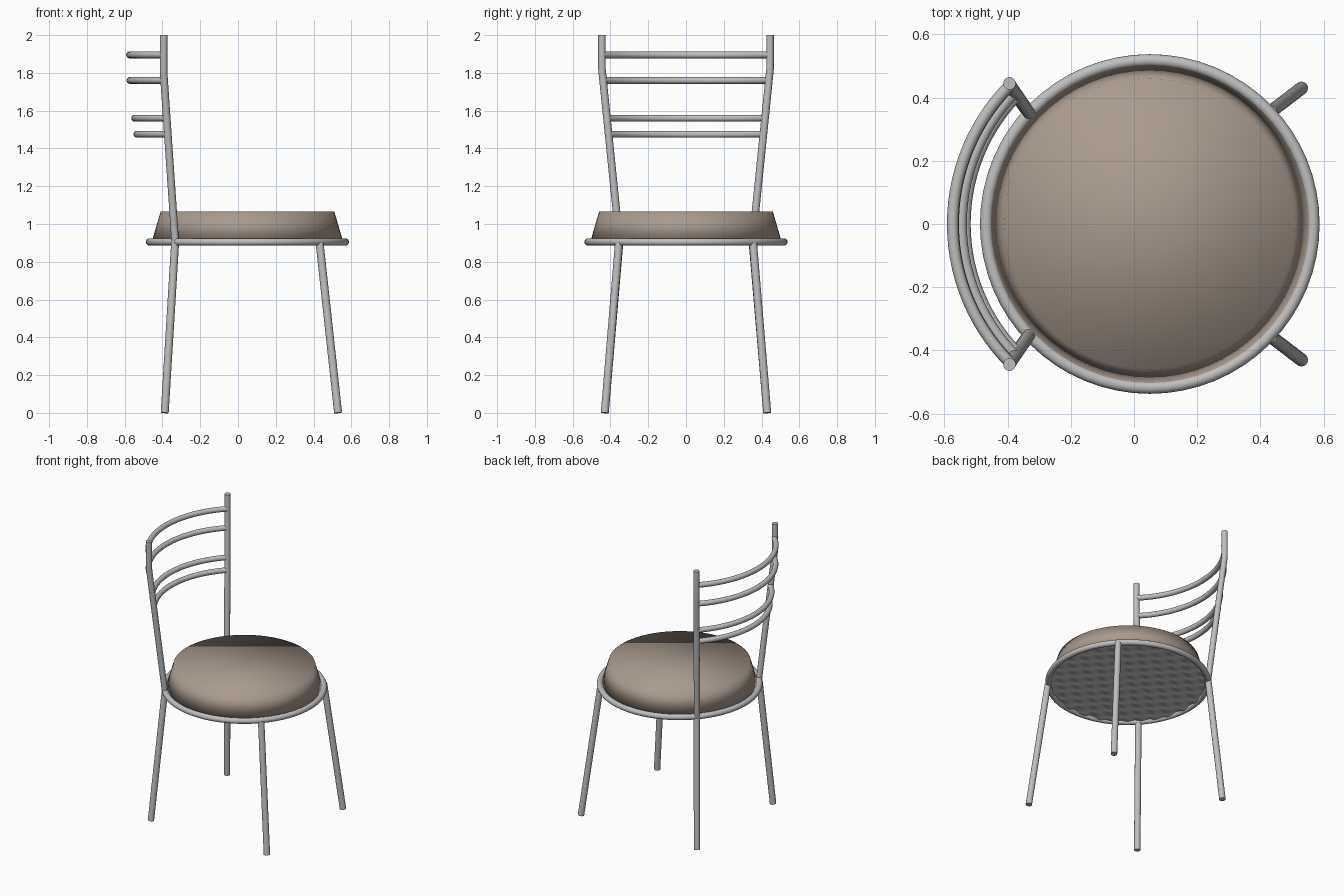
import bpy, bmesh, math
from mathutils import Vector

if "Cube" in bpy.data.objects:
    bpy.data.objects.remove(bpy.data.objects["Cube"])

CX = 0.05          # centre of the round seat, also centre of the back rail arcs


def material(name, rgb):
    m = bpy.data.materials.new(name)
    m.diffuse_color = (*rgb, 1.0)
    m.use_nodes = True
    m.node_tree.nodes["Principled BSDF"].inputs["Base Color"].default_value = m.diffuse_color
    return m


METAL = material("grey metal", (0.52, 0.52, 0.52))
FABRIC = material("taupe fabric", (0.40, 0.325, 0.27))


def add_object(name, bm, mat, angle=None):
    mesh = bpy.data.meshes.new(name)
    bm.to_mesh(mesh)
    bm.free()
    mesh.materials.append(mat)
    ob = bpy.data.objects.new(name, mesh)
    bpy.context.collection.objects.link(ob)
    bpy.ops.object.select_all(action='DESELECT')
    ob.select_set(True)
    bpy.context.view_layer.objects.active = ob
    if angle is None:
        bpy.ops.object.shade_smooth()
    else:
        bpy.ops.object.shade_smooth_by_angle(angle=math.radians(angle))
    return ob


def tube(name, points, radius, sides=16, closed=False):
    """Sweep a round section along a path."""
    pts = [Vector(p) for p in points]
    n = len(pts)
    bm = bmesh.new()
    rings = []
    for i, p in enumerate(pts):
        a = pts[i - 1] if (i > 0 or closed) else p
        b = pts[(i + 1) % n] if (i < n - 1 or closed) else p
        t = (b - a).normalized()
        ref = Vector((0, 0, 1)) if abs(t.z) < 0.7 else Vector((1, 0, 0))
        u = t.cross(ref).normalized()
        v = t.cross(u)
        rings.append([bm.verts.new(p + radius * (math.cos(s) * u + math.sin(s) * v))
                      for s in (2 * math.pi * k / sides for k in range(sides))])
    for i in range(n if closed else n - 1):
        r0, r1 = rings[i], rings[(i + 1) % n]
        for k in range(sides):
            j = (k + 1) % sides
            bm.faces.new((r0[k], r0[j], r1[j], r1[k]))
    if not closed:
        bm.faces.new(rings[0])
        bm.faces.new(rings[-1])
    bmesh.ops.recalc_face_normals(bm, faces=bm.faces)
    return add_object(name, bm, METAL, 50)


# Seat ring
tube("seat_ring", [(CX + 0.518 * math.cos(a), 0.518 * math.sin(a), 0.905)
                   for a in (2 * math.pi * i / 64 for i in range(64))], 0.0195, 16, True)

# Seat cushion: flat-topped taper, smooth across the rim
bm = bmesh.new()
bmesh.ops.create_cone(bm, cap_ends=True, segments=64, radius1=0.505, radius2=0.46, depth=0.153)
bmesh.ops.translate(bm, verts=bm.verts, vec=(CX, 0, 0.9885))
add_object("seat_cushion", bm, FABRIC)

# Bumpy metal panel under the seat
bm = bmesh.new()
bmesh.ops.create_grid(bm, x_segments=110, y_segments=110, size=0.52)
bmesh.ops.delete(bm, geom=[v for v in bm.verts if v.co.xy.length > 0.515], context='VERTS')
k = 2 * math.pi / 0.13
for v in bm.verts:
    v.co.z = 0.9 + 0.008 * math.sin(k * v.co.x) * math.sin(k * v.co.y)
    v.co.x += CX
bmesh.ops.reverse_faces(bm, faces=bm.faces)
add_object("seat_underside", bm, METAL)


# Legs and back posts, one of each per side
for side, s in (("right", -1), ("left", 1)):
    tube(f"front_leg_{side}", [(0.432, s * 0.355, 0.9), (0.53, s * 0.43, 0)], 0.021)
    tube(f"back_leg_{side}", [(-0.333, s * 0.353, 0.9), (-0.388, s * 0.43, 0)], 0.021)
    tube(f"back_post_{side}", [(-0.332, s * 0.351, 0.9), (-0.393, s * 0.442, 1.79),
                               (-0.394, s * 0.445, 1.82), (-0.394, s * 0.445, 2.0)], 0.02)

# Curved back rails: height, arc radius, half width at the posts
for i, (z, r, y) in enumerate(((1.895, 0.624, 0.443), (1.76, 0.622, 0.437),
                               (1.56, 0.597, 0.417), (1.475, 0.585, 0.408))):
    half = math.asin(y / r)
    tube(f"back_rail_{i + 1}",
         [(CX - r * math.cos(a), r * math.sin(a), z)
          for a in (half * (j / 14 - 1) for j in range(29))], 0.018)
